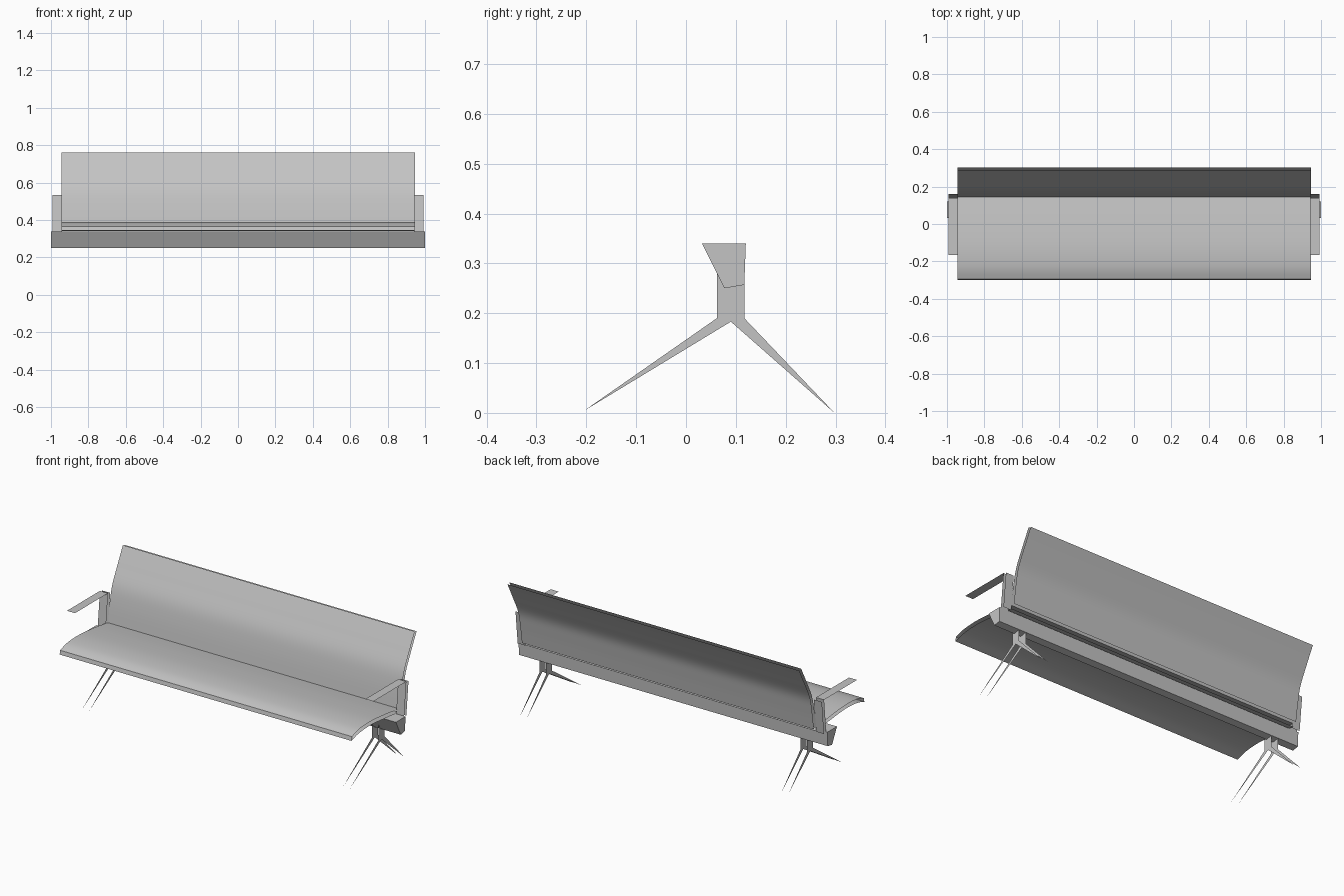
import bpy, bmesh

if "Cube" in bpy.data.objects:
    bpy.data.objects.remove(bpy.data.objects["Cube"])

grey = bpy.data.materials.new("satin_grey")
grey.diffuse_color = (0.55, 0.55, 0.55, 1)
grey.use_nodes = True
grey.node_tree.nodes["Principled BSDF"].inputs["Base Color"].default_value = grey.diffuse_color


def make(name, verts, faces, smooth=False):
    me = bpy.data.meshes.new(name)
    me.from_pydata(verts, [], faces)
    me.materials.append(grey)
    ob = bpy.data.objects.new(name, me)
    bpy.context.collection.objects.link(ob)
    if smooth:
        bpy.ops.object.select_all(action='DESELECT')
        ob.select_set(True)
        bpy.context.view_layer.objects.active = ob
        bpy.ops.object.shade_smooth_by_angle()
    return ob


def curve(pts, n=5):
    """Smooth interpolation through a short list of (y, z) points."""
    p = [pts[0]] + pts + [pts[-1]]
    out = []
    for i in range(1, len(p) - 2):
        for k in range(n):
            t = k / n
            out.append(tuple(
                0.5 * (2 * b + (c - a) * t + (2 * a - 5 * b + 4 * c - d) * t * t
                       + (3 * b - a - 3 * c + d) * t ** 3)
                for a, b, c, d in zip(p[i - 1], p[i], p[i + 1], p[i + 2])))
    return out + [pts[-1]]


def sheet(name, profile, x0, x1, smooth=True):
    """Sweep an open (y, z) profile along x; ends stay open."""
    n = len(profile)
    verts = [(x, y, z) for x in (x0, x1) for y, z in profile]
    faces = [(i, i + 1, n + i + 1, n + i) for i in range(n - 1)]
    return make(name, verts, faces, smooth)


W = 0.945

# Seat: domed upper skin, front lip, lower skin
seat_top = [(0.145, 0.36), (0.02, 0.378), (-0.12, 0.39), (-0.23, 0.385), (-0.295, 0.366)]
seat_low = [(0.145, 0.341), (0.02, 0.356), (-0.12, 0.368), (-0.23, 0.362), (-0.30, 0.343)]
sheet("seat_upper", curve(seat_top)[::-1], -W, W)
sheet("seat_lower", curve(seat_low), -W, W)
sheet("seat_front_lip", [seat_low[-1], seat_top[-1]], -W, W, False)

# Backrest: front and rear skins, bent at lumbar height
back_front = [(0.145, 0.36), (0.163, 0.47), (0.187, 0.565), (0.233, 0.66), (0.285, 0.76)]
back_rear = [(0.167, 0.36), (0.184, 0.47), (0.202, 0.555), (0.245, 0.645), (0.302, 0.755)]
sheet("backrest_front", curve(back_front), -W, W)
sheet("backrest_rear", curve(back_rear)[::-1], -W, W)

# Beam: closed tapered section under the seat
beam = [(0.032, 0.34), (0.077, 0.25), (0.117, 0.257), (0.12, 0.34)]
make("beam", [(x, y, z) for x in (-1, 1) for y, z in beam],
     [(0, 1, 2, 3), (7, 6, 5, 4)] + [(i, i + 4, (i + 1) % 4 + 4, (i + 1) % 4) for i in range(4)])

# Armrests and paired leg plates at each end
leg = [(0.062, 0.29), (0.062, 0.19), (-0.205, 0.004), (0.09, 0.183),
       (0.298, 0.0), (0.117, 0.19), (0.117, 0.29)]
for side, s in (("left", -1), ("right", 1)):
    x0, x1 = sorted((s * 0.94, s * 0.992))
    sheet(side + "_armrest", [(-0.165, 0.535), (0.14, 0.535)][::-1], x0, x1, False)
    sheet(side + "_post_front", [(0.12, 0.34), (0.14, 0.535)], x0, x1, False)
    sheet(side + "_post_rear", [(0.16, 0.53), (0.14, 0.335)], x0, x1, False)
    for part, x in (("inner", 0.823), ("outer", 0.867)):
        make(f"{side}_leg_{part}", [(s * x, y, z) for y, z in leg],
             [(0, 1, 2, 3), (0, 3, 6), (3, 4, 5, 6)])
